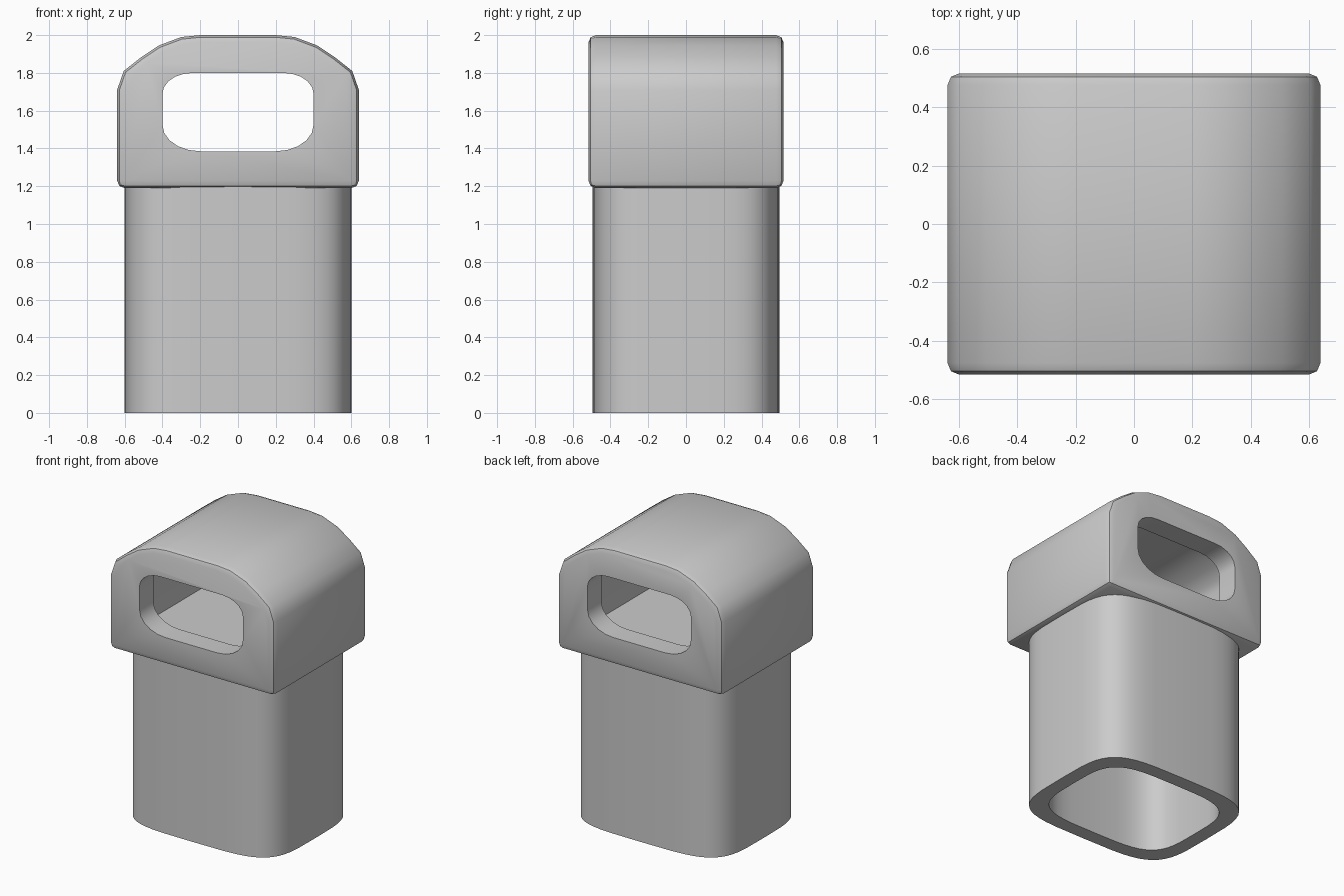
import bpy, bmesh, math

if "Cube" in bpy.data.objects:
    bpy.data.objects.remove(bpy.data.objects["Cube"])


def make_object(name, bm):
    bmesh.ops.recalc_face_normals(bm, faces=bm.faces)
    mesh = bpy.data.meshes.new(name)
    bm.to_mesh(mesh)
    bm.free()
    obj = bpy.data.objects.new(name, mesh)
    bpy.context.collection.objects.link(obj)
    return obj


def activate(obj):
    bpy.ops.object.select_all(action='DESELECT')
    obj.select_set(True)
    bpy.context.view_layer.objects.active = obj


def extrude_y(name, profile, half):
    """Prism from an x/z outline, centred on y = 0."""
    bm = bmesh.new()
    front = [bm.verts.new((x, -half, z)) for x, z in profile]
    back = [bm.verts.new((x, half, z)) for x, z in profile]
    bm.faces.new(front)
    bm.faces.new(back[::-1])
    n = len(profile)
    for i in range(n):
        j = (i + 1) % n
        bm.faces.new((front[i], front[j], back[j], back[i]))
    return make_object(name, bm)


def superellipse(a, b, p, n):
    pts = []
    for i in range(n):
        t = 2 * math.pi * i / n
        c, s = math.cos(t), math.sin(t)
        pts.append((a * math.copysign(abs(c) ** (2 / p), c),
                    b * math.copysign(abs(s) ** (2 / p), s)))
    return pts


# Hollow lower tube with softly bowed sides
def make_tube(name, a, b, wall, z0, z1, n=48):
    bm = bmesh.new()
    outer = superellipse(a, b, 4.3, n)
    inner = superellipse(a - wall, b - wall, 4.0, n)
    rings = [[bm.verts.new((x, y, z)) for x, y in pts]
             for pts, z in ((outer, z0), (outer, z1), (inner, z1), (inner, z0))]
    for r in range(4):
        lo, hi = rings[r], rings[(r + 1) % 4]
        for i in range(n):
            j = (i + 1) % n
            bm.faces.new((lo[i], lo[j], hi[j], hi[i]))
    return make_object(name, bm)


tube = make_tube("lower_tube", 0.60, 0.495, 0.10, 0.0, 1.2)

# Arched head with bevelled rims
half_arch = [(0.64, 1.19), (0.64, 1.71), (0.605, 1.81), (0.51, 1.885),
             (0.42, 1.945), (0.30, 1.99), (0.20, 2.0)]
arch = half_arch + [(-x, z) for x, z in reversed(half_arch)]
head = extrude_y("arched_head", arch, 0.517)
bevel = head.modifiers.new("rim", 'BEVEL')
bevel.width = 0.04
bevel.segments = 2
bevel.limit_method = 'ANGLE'
bevel.angle_limit = math.radians(50)

# Cavity inside the head
cavity_profile = [(x * 0.49 / 0.64, 1.34 + (z - 1.19) * 0.51 / 0.81) for x, z in arch]
cavity = extrude_y("cavity_cutter", cavity_profile, 0.365)

# Rounded window through front and back
window_profile = []
for sx, sz, rx, rz, start in ((1, 1, 0.16, 0.11, 0), (-1, 1, 0.16, 0.11, 90),
                              (-1, -1, 0.20, 0.14, 180), (1, -1, 0.20, 0.14, 270)):
    cx = sx * (0.40 - rx)
    cz = 1.80 - rz if sz > 0 else 1.385 + rz
    for k in range(6):
        t = math.radians(start + 18 * k)
        window_profile.append((cx + rx * math.cos(t), cz + rz * math.sin(t)))
window = extrude_y("window_cutter", window_profile, 0.8)

for cutter in (cavity, window):
    cutter.hide_render = True
    cut = head.modifiers.new(cutter.name, 'BOOLEAN')
    cut.operation = 'DIFFERENCE'
    cut.solver = 'EXACT'
    cut.object = cutter

activate(head)
for mod_name in [m.name for m in head.modifiers]:
    bpy.ops.object.modifier_apply(modifier=mod_name)
for cutter in (cavity, window):
    bpy.data.objects.remove(cutter, do_unlink=True)

# Smooth curves, keep sharp corners
for obj in (tube, head):
    activate(obj)
    bpy.ops.object.shade_smooth_by_angle(angle=math.radians(38))
